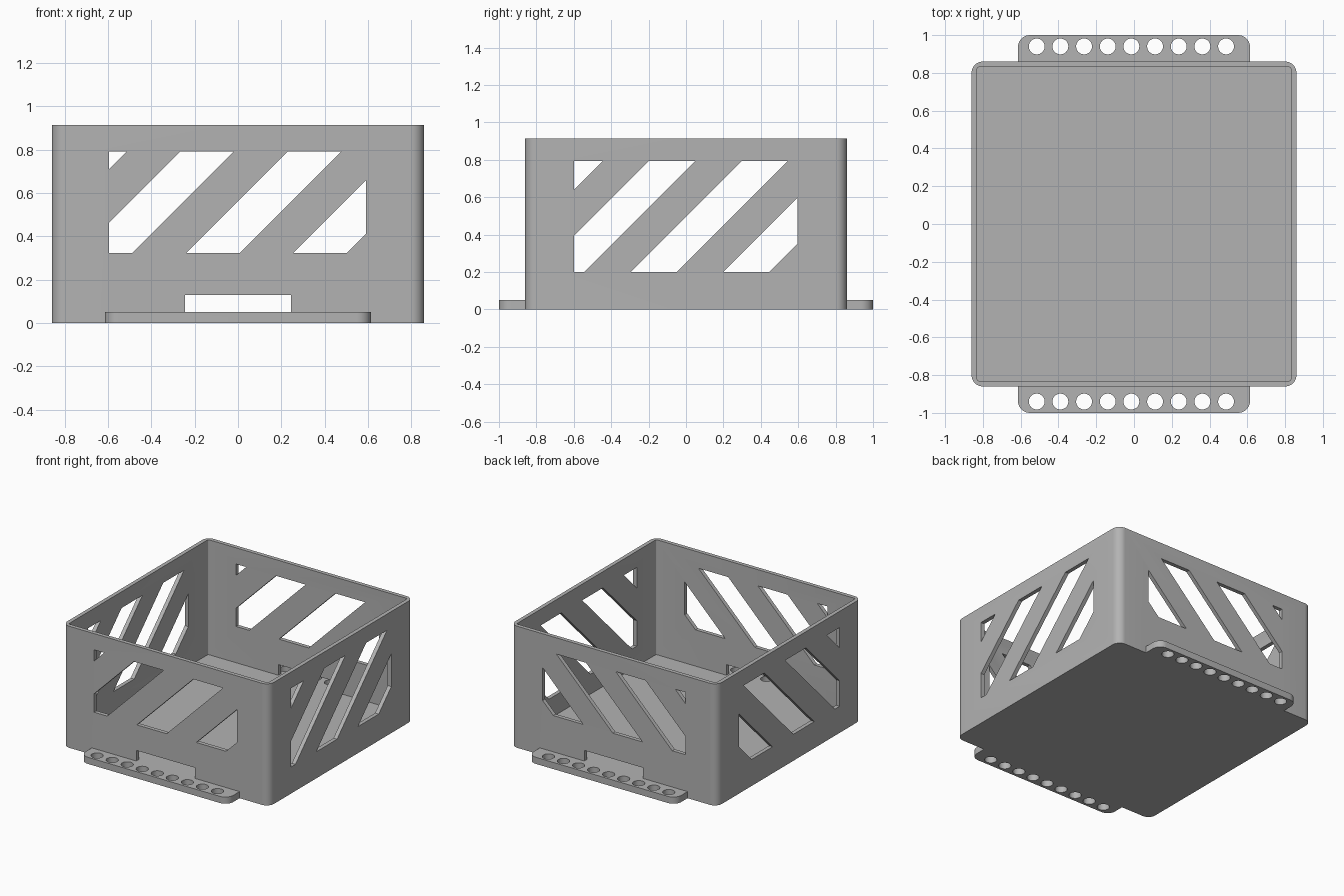
import bpy
import bmesh
from math import sin, cos, pi, radians
from mathutils import Matrix, Vector

if "Cube" in bpy.data.objects:
    bpy.data.objects.remove(bpy.data.objects["Cube"], do_unlink=True)

HALF, WALL, HEIGHT, FLOOR = 0.86, 0.03, 0.915, 0.05
STRIPE = 0.2475      # width of each bar and each opening

grey = bpy.data.materials.new("plain grey")
grey.use_nodes = True
grey.diffuse_color = (0.45, 0.45, 0.45, 1)
grey.node_tree.nodes["Principled BSDF"].inputs["Base Color"].default_value = grey.diffuse_color


def make_object(name, bm):
    bmesh.ops.recalc_face_normals(bm, faces=bm.faces)
    mesh = bpy.data.meshes.new(name)
    bm.to_mesh(mesh)
    bm.free()
    mesh.materials.append(grey)
    obj = bpy.data.objects.new(name, mesh)
    bpy.context.collection.objects.link(obj)
    return obj


def add_box(bm, low, high):
    low, high = Vector(low), Vector(high)
    place = Matrix.Translation((low + high) / 2) @ Matrix.Diagonal((*(high - low), 1))
    bmesh.ops.create_cube(bm, size=1, matrix=place)


def rounded_slab(name, hx, hy, z0, z1, radius, steps=10):
    bm = bmesh.new()
    verts = []
    for quarter, (sx, sy) in enumerate(((1, 1), (-1, 1), (-1, -1), (1, -1))):
        for i in range(steps + 1):
            a = (quarter + i / steps) * pi / 2
            verts.append(bm.verts.new((sx * (hx - radius) + radius * cos(a),
                                       sy * (hy - radius) + radius * sin(a), z0)))
    face = bm.faces.new(verts)
    top = bmesh.ops.extrude_face_region(bm, geom=[face])["geom"]
    bmesh.ops.translate(bm, vec=(0, 0, z1 - z0),
                        verts=[v for v in top if isinstance(v, bmesh.types.BMVert)])
    return make_object(name, bm)


def striped_cutter(name, left, right, low, high, first, turn):
    """Slanted bars clipped to a rectangle, passing through two opposite walls."""
    total = bmesh.new()
    for i in range(4):
        start = first - 2 * STRIPE * i
        bm = bmesh.new()
        add_box(bm, (left, -1.2, low), (right, 1.2, high))
        for offset, side in ((start, -1), (start + STRIPE, 1)):
            bmesh.ops.bisect_plane(bm, geom=bm.verts[:] + bm.edges[:] + bm.faces[:],
                                   plane_co=(offset, 0, low), plane_no=(side, 0, -side),
                                   clear_outer=True)
            bmesh.ops.holes_fill(bm, edges=[e for e in bm.edges if e.is_boundary])
        piece = bpy.data.meshes.new("piece")
        bm.to_mesh(piece)
        bm.free()
        total.from_mesh(piece)
        bpy.data.meshes.remove(piece)
    bmesh.ops.rotate(total, verts=total.verts, matrix=Matrix.Rotation(turn, 3, "Z"))
    return make_object(name, total)


def combine(target, tool, operation):
    mod = target.modifiers.new(tool.name, "BOOLEAN")
    mod.operation, mod.object, mod.solver = operation, tool, "EXACT"
    bpy.context.view_layer.objects.active = target
    bpy.ops.object.modifier_apply(modifier=mod.name)
    bpy.data.objects.remove(tool, do_unlink=True)


# Open box with mounting tabs along the front and back
tray = rounded_slab("open_tray", HALF, HALF, 0, HEIGHT, 0.06)
combine(tray, rounded_slab("mounting_tabs", 0.615, 1.0, 0, FLOOR, 0.065), "UNION")
inner = HALF - WALL
combine(tray, rounded_slab("cavity", inner, inner, FLOOR, HEIGHT + 0.2, 0.008, 3), "DIFFERENCE")

# Cable slot through the front and back walls
bm = bmesh.new()
add_box(bm, (-0.245, -1.2, FLOOR), (0.245, 1.2, 0.13))
combine(tray, make_object("cable_slot", bm), "DIFFERENCE")

# Slanted ventilation openings in all four walls
combine(tray, striped_cutter("front_back_vents", -0.597, 0.592, 0.323, 0.793, 0.255, 0), "DIFFERENCE")
combine(tray, striped_cutter("side_vents", -0.6, 0.595, 0.2, 0.793, 0.198, pi / 2), "DIFFERENCE")

# Row of screw holes in each tab
bm = bmesh.new()
for side in (-1, 1):
    for i in range(9):
        bmesh.ops.create_cone(bm, cap_ends=True, segments=32, radius1=0.042, radius2=0.042, depth=0.4,
                              matrix=Matrix.Translation((-0.515 + 0.1253 * i, side * 0.94, 0)))
combine(tray, make_object("screw_holes", bm), "DIFFERENCE")

bpy.ops.object.select_all(action="DESELECT")
tray.select_set(True)
bpy.context.view_layer.objects.active = tray
bpy.ops.object.shade_smooth_by_angle(angle=radians(30))
